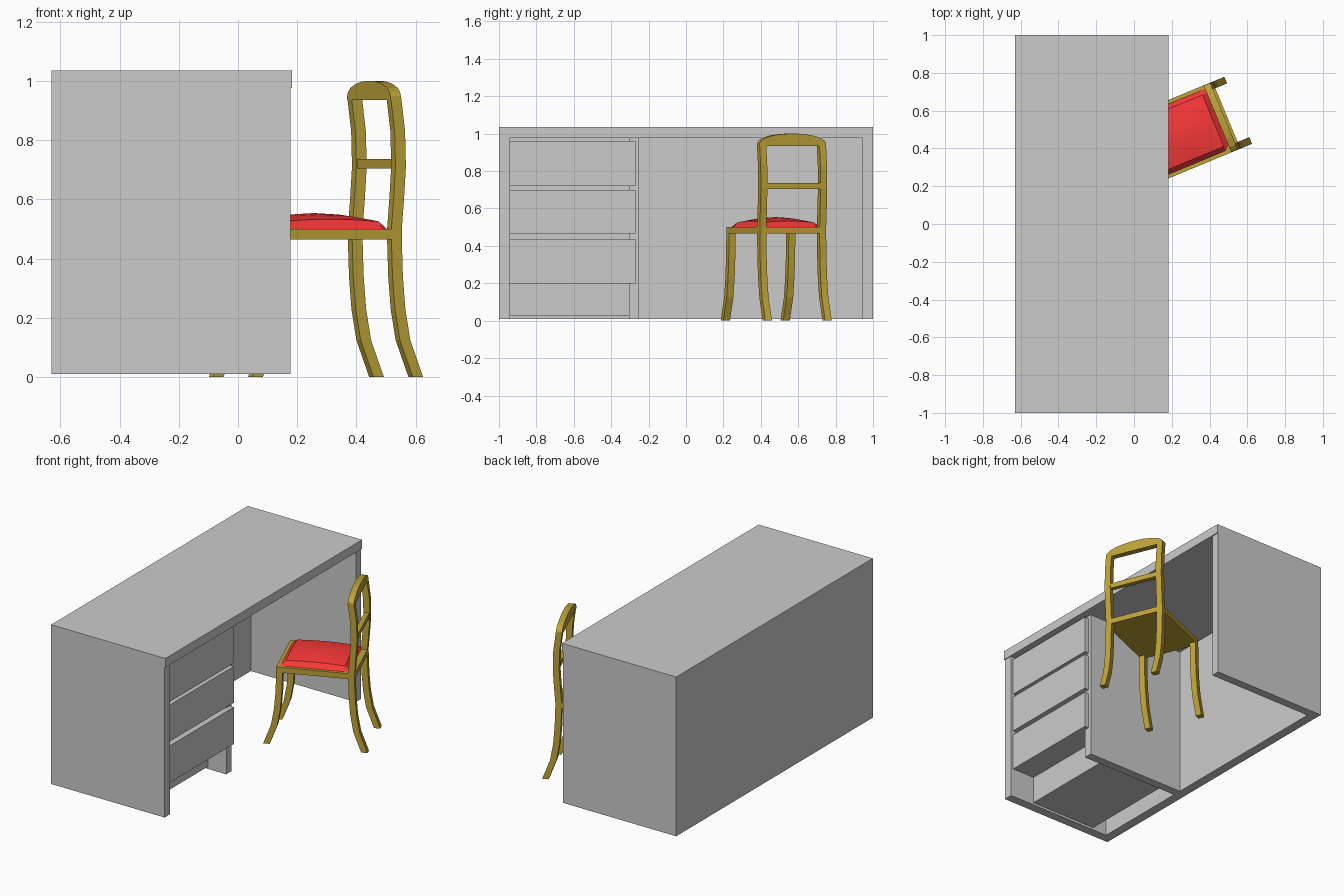
import bpy, bmesh
from math import radians
from mathutils import Matrix

if "Cube" in bpy.data.objects:
    bpy.data.objects.remove(bpy.data.objects["Cube"])

ROT = Matrix.Rotation(radians(22.5), 4, 'Z')   # chair is turned to the desk


def material(name, color):
    m = bpy.data.materials.new(name)
    m.diffuse_color = color
    m.use_nodes = True
    m.node_tree.nodes["Principled BSDF"].inputs["Base Color"].default_value = m.diffuse_color
    return m


WOOD = material("wood", (0.52, 0.37, 0.04, 1))
RED = material("red_fabric", (0.95, 0.04, 0.04, 1))


def finish(name, bm, mat=None, matrix=None):
    bmesh.ops.recalc_face_normals(bm, faces=bm.faces)
    me = bpy.data.meshes.new(name)
    bm.to_mesh(me)
    bm.free()
    ob = bpy.data.objects.new(name, me)
    bpy.context.collection.objects.link(ob)
    if mat:
        me.materials.append(mat)
    if matrix:
        ob.matrix_world = matrix
    return ob


def box(name, x, y, z, mat=None, matrix=None):
    bm = bmesh.new()
    bmesh.ops.create_cube(bm, size=1)
    for v in bm.verts:
        v.co = [r[0] + (c + 0.5) * (r[1] - r[0]) for c, r in zip(v.co, (x, y, z))]
    return finish(name, bm, mat, matrix)


def strip(name, rows, axis, lo, hi, mat):
    """Stack of bars: rows of (low, high, z), extruded lo..hi along the other axis."""
    bm = bmesh.new()
    rings = []
    for a, b, z in rows:
        quad = [(a, lo), (b, lo), (b, hi), (a, hi)]
        rings.append([bm.verts.new((p, q, z) if axis == 'x' else (q, p, z)) for p, q in quad])
    for r, s in zip(rings, rings[1:]):
        for i in range(4):
            j = (i + 1) % 4
            bm.faces.new((r[i], r[j], s[j], s[i]))
    bm.faces.new(rings[0])
    bm.faces.new(rings[-1])
    return finish(name, bm, mat, ROT)


# ---- Desk ----
Z0, ZT = 0.01, 0.977
box("desk_top", (-0.63, 0.183), (-1, 1), (ZT, 1.035))
box("desk_back_panel", (-0.63, -0.57), (-1, 1), (Z0, ZT))
box("desk_side_drawers", (-0.57, 0.177), (-1, -0.942), (Z0, ZT))
box("desk_side_open", (-0.57, 0.177), (0.945, 1), (Z0, ZT))
box("desk_divider", (-0.57, 0.13), (-0.305, -0.25), (Z0, ZT))

# Drawers, with a recessed body behind them that fills the lowest bay
for i, (a, b) in enumerate([(0.72, 0.96), (0.465, 0.70), (0.20, 0.437)]):
    box(f"drawer_{i + 1}", (0.0, 0.16), (-0.942, -0.27), (a, b))
box("drawer_body", (-0.47, 0.0), (-0.942, -0.29), (0.025, 0.96))

# ---- Chair (local x runs to the chair back) ----
H = 0.019                       # half of leg thickness
FRONT, BACK = 0.213, 0.643      # leg positions under the seat
VC, HALF = 0.345, 0.173         # centre line and half leg spacing
curve = [(0.078, 0), (0.031, 0.125), (0.013, 0.23), (0.004, 0.34), (0, 0.465)]
upper = [(0, 0.5), (0.008, 0.6), (0.015, 0.71), (0.012, 0.83), (-0.003, 0.95)]

for side, s in (("left", 1), ("right", -1)):
    v = VC + s * HALF
    strip(f"front_leg_{side}", [(FRONT - o - H, FRONT - o + H, z) for o, z in curve],
          'x', v - H, v + H, WOOD)
    strip(f"back_leg_{side}", [(BACK + o - H, BACK + o + H, z) for o, z in curve + upper],
          'x', v - H, v + H, WOOD)

# Seat frame and back rails
box("seat_frame", (FRONT - H, BACK + H), (VC - HALF - H, VC + HALF + H), (0.465, 0.5), WOOD, ROT)
box("back_rail", (BACK, BACK + 0.03), (VC - HALF, VC + HALF), (0.705, 0.737), WOOD, ROT)
W = HALF + H
arch = [(W, 0.935), (W, 0.948), (W - 0.008, 0.962), (W - 0.03, 0.977),
        (W - 0.075, 0.99), (W - 0.13, 0.998), (0.025, 1.0)]
strip("crest_rail", [(VC - w, VC + w, z) for w, z in arch],
      'y', BACK - 0.003 - H, BACK - 0.003 + H, WOOD)

# Domed seat cushion
bm = bmesh.new()
steps = [-1, -0.86, -0.45, 0, 0.45, 0.86, 1]
grid = []
for a in steps:
    row = []
    for b in steps:
        edge = max(abs(a), abs(b)) == 1
        z = 0.5 if edge else 0.522 + 0.032 * (1 - a * a) ** 0.8 * (1 - b * b) ** 0.8
        row.append(bm.verts.new((0.42 + a * 0.205, VC + b * 0.172, z)))
    grid.append(row)
for i in range(6):
    for j in range(6):
        bm.faces.new((grid[i][j], grid[i + 1][j], grid[i + 1][j + 1], grid[i][j + 1]))
bm.faces.new([v for v in grid[0]] + [r[-1] for r in grid[1:]]
             + grid[-1][-2::-1] + [r[0] for r in grid[-2:0:-1]])
cushion = finish("seat_cushion", bm, RED, ROT)
bpy.context.view_layer.objects.active = cushion
cushion.select_set(True)
bpy.ops.object.shade_smooth_by_angle(angle=radians(15))
